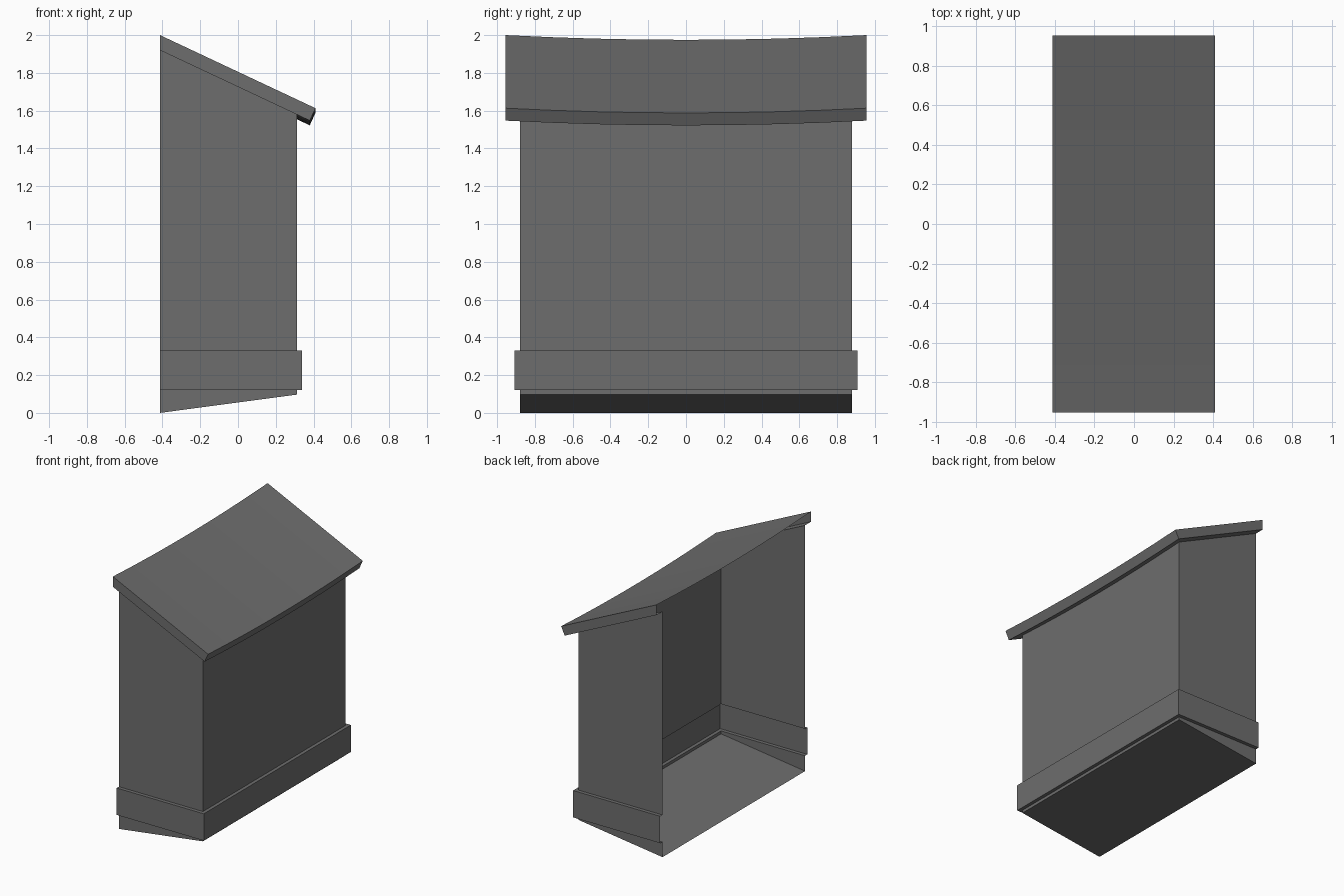
import bpy

if "Cube" in bpy.data.objects:
    bpy.data.objects.remove(bpy.data.objects["Cube"])

N = 8           # segments along the sagging front
BACK = -0.413   # open rear plane

dark = bpy.data.materials.new("dark_grey")
dark.diffuse_color = (0.155, 0.155, 0.155, 1)
dark.use_nodes = True
dark.node_tree.nodes["Principled BSDF"].inputs["Base Color"].default_value = dark.diffuse_color


def u_row(x, h, zf):
    """U-shaped row of points: rear right, along the front, rear left."""
    ts = [-1 + 2 * i / N for i in range(N + 1)]
    pts = [(BACK, -1)] + [(x, t) for t in ts] + [(BACK, 1)]
    return [(px, t * h, zf(px, t)) for px, t in pts]


def loft(rows):
    """Skin consecutive rows into an open-backed shell."""
    n = len(rows[0])
    verts = [p for r in rows for p in r]
    faces = [(k * n + i, k * n + i + 1, (k + 1) * n + i + 1, (k + 1) * n + i)
             for k in range(len(rows) - 1) for i in range(n - 1)]
    return verts, faces


def make(name, verts, faces):
    me = bpy.data.meshes.new(name)
    me.from_pydata(verts, [], faces)
    me.materials.append(dark)
    me.update()
    ob = bpy.data.objects.new(name, me)
    bpy.context.collection.objects.link(ob)
    return ob


def flat(z):
    return lambda x, t: z


def floor_z(x, t):
    return 0.097 * (x - BACK) / 0.726


def roof_top(x, t):
    return 2.0 - 0.47 * (x - BACK) - 0.025 * (1 - t * t)


def roof_under(x, t):
    return roof_top(x, t) - 0.08


WALL, BAND = (0.313, 0.88), (0.34, 0.908)

# Base skirt with sloping floor
v, f = loft([u_row(*WALL, floor_z), u_row(*WALL, flat(0.12))])
f.append(tuple(reversed(range(N + 3))))
make("sloped_base", v, f)

# Projecting band with its ledges
make("trim_band", *loft([u_row(*WALL, flat(0.12)), u_row(*BAND, flat(0.12)),
                         u_row(*BAND, flat(0.33)), u_row(*WALL, flat(0.33))]))

# Main walls up to the roof underside
make("walls", *loft([u_row(*WALL, flat(0.33)), u_row(*WALL, roof_under)]))

# Roof: overhang soffit, fascia, then the sagging top
v, f = loft([u_row(*WALL, roof_under), u_row(0.38, 0.955, roof_under),
             u_row(0.41, 0.955, roof_top)])
front = 2 * (N + 3) + 1
first = len(v)
v += [(BACK, v[front + i][1], roof_top(BACK, -1 + 2 * i / N)) for i in range(N + 1)]
f += [(first + i, front + i, front + i + 1, first + i + 1) for i in range(N)]
make("sagging_roof", v, f)
